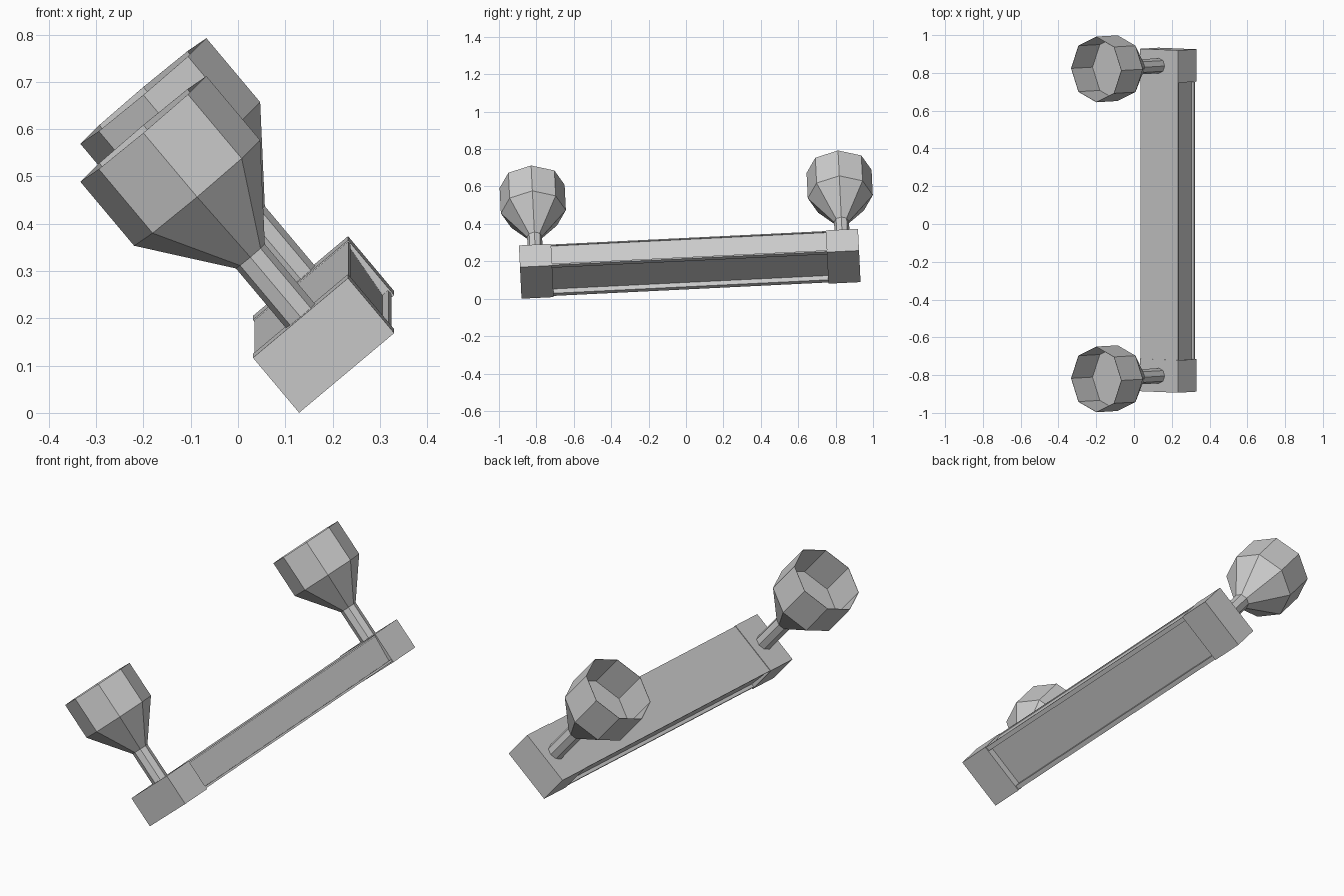
import bpy, bmesh, math
from mathutils import Matrix, Vector

cube = bpy.data.objects.get("Cube")
if cube:
    bpy.data.objects.remove(cube, do_unlink=True)

WIDTH, DEPTH, LENGTH, CAP = 0.2625, 0.152, 1.815, 0.172

# The whole fixture leans to one side and tips up at the back
FRAME = (Matrix.Translation((0.181, 0.02, 0.187))
         @ Matrix.Rotation(math.radians(2.8), 4, 'X')
         @ Matrix.Rotation(math.radians(-40), 4, 'Y'))

grey = bpy.data.materials.new("plain_grey")
grey.use_nodes = True
colour = (0.6, 0.6, 0.6, 1)
grey.diffuse_color = colour
for node in grey.node_tree.nodes:
    if node.type == 'BSDF_PRINCIPLED':
        node.inputs["Base Color"].default_value = colour


def finish(bm, name, local):
    bmesh.ops.recalc_face_normals(bm, faces=bm.faces[:])
    mesh = bpy.data.meshes.new(name)
    bm.to_mesh(mesh)
    bm.free()
    mesh.materials.append(grey)
    ob = bpy.data.objects.new(name, mesh)
    bpy.context.collection.objects.link(ob)
    ob.matrix_world = FRAME @ local


def extrusion(name, section, length):
    """Extrude an x-z section along y, centred."""
    bm = bmesh.new()
    face = bm.faces.new([bm.verts.new((x, -length / 2, z)) for x, z in section])
    result = bmesh.ops.extrude_face_region(bm, geom=[face])
    verts = [g for g in result["geom"] if isinstance(g, bmesh.types.BMVert)]
    bmesh.ops.translate(bm, verts=verts, vec=(0, length, 0))
    finish(bm, name, Matrix())


def block(name, y):
    bm = bmesh.new()
    bmesh.ops.create_cube(bm, size=1)
    bmesh.ops.scale(bm, verts=bm.verts[:], vec=(WIDTH, CAP, DEPTH))
    finish(bm, name, Matrix.Translation((0, y, 0)))


def lathe(name, profile, local, sides=8):
    """Skin octagonal rings along z and close both ends."""
    bm = bmesh.new()
    rings = []
    for r, z in profile:
        angles = [2 * math.pi * i / sides for i in range(sides)]
        rings.append([bm.verts.new((r * math.cos(a), r * math.sin(a), z)) for a in angles])
    for low, high in zip(rings, rings[1:]):
        for i in range(sides):
            j = (i + 1) % sides
            bm.faces.new((low[i], low[j], high[j], high[i]))
    bm.faces.new(rings[0])
    bm.faces.new(rings[-1])
    finish(bm, name, local)


# Bar: tapered sides under a thin top lip, lower lips and a hollow underside
w, d = WIDTH / 2, DEPTH / 2
half = [(w - 0.002, d - 0.003), (w - 0.002, d - 0.010),
        (w - 0.007, d - 0.010), (w - 0.019, 0.016 - d),
        (w - 0.003, 0.016 - d), (w - 0.003, 0.006 - d),
        (w - 0.025, 0.006 - d), (w - 0.025, 0.036 - d)]
section = half + [(-x, z) for x, z in reversed(half)]
extrusion("bar", section, LENGTH - 2 * CAP + 0.002)

# End blocks, each carrying a stemmed cup
cup = [(0.04, -0.01), (0.04, 0.165), (0.174, 0.34),
       (0.174, 0.517), (0.172, 0.517), (0.172, 0.342)]
for side, sign in (("front", -1), ("back", 1)):
    y = sign * (LENGTH - CAP) / 2
    block(side + "_end_block", y)
    lathe(side + "_lamp_cup", cup, Matrix.Translation((0, y, d)))
